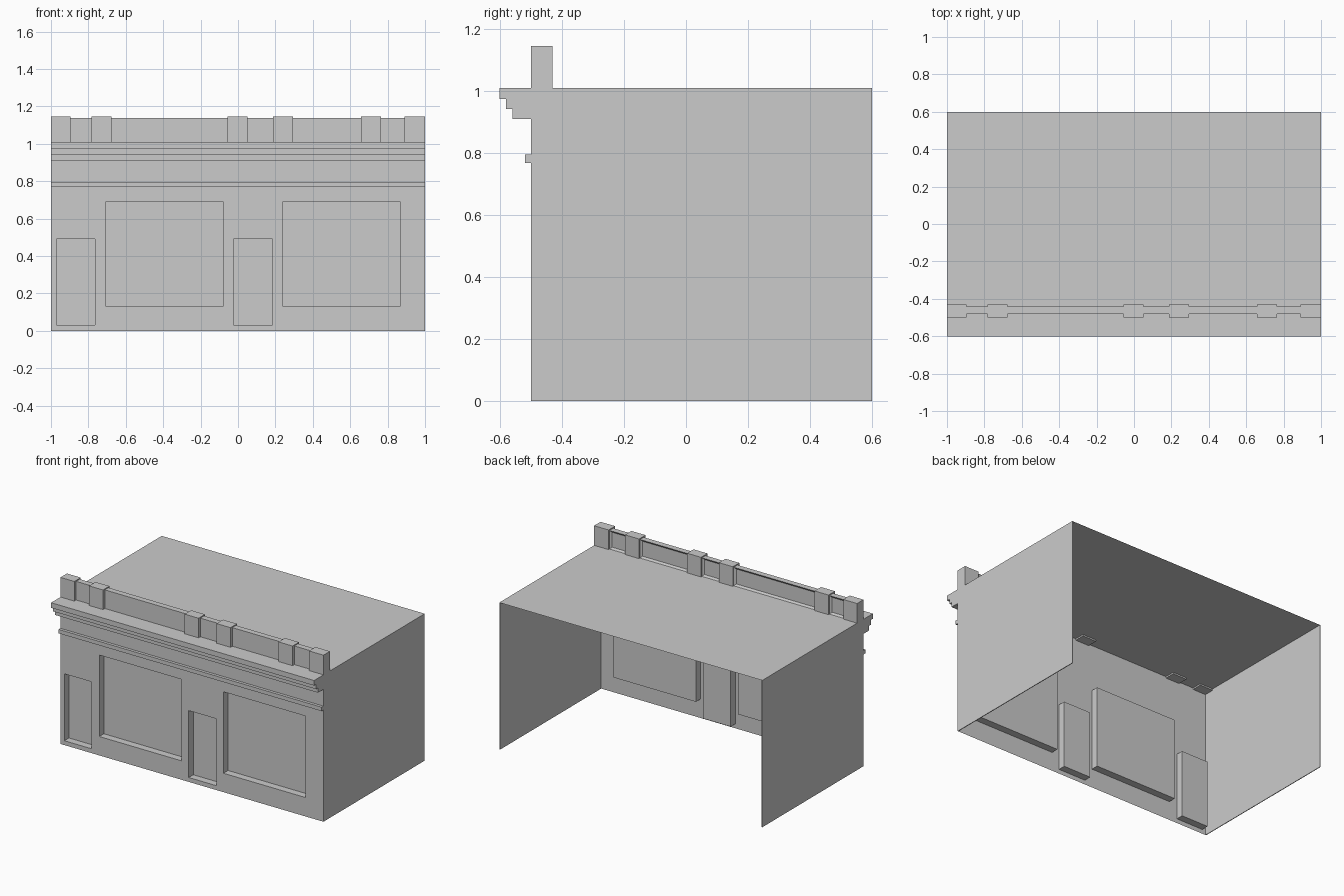
import bpy, bmesh

if "Cube" in bpy.data.objects:
    bpy.data.objects.remove(bpy.data.objects["Cube"])

FRONT, BACK, ROOF = -0.5, 0.6, 1.01
RECESS = 0.05


def finish(name, bm):
    mesh = bpy.data.meshes.new(name)
    bm.to_mesh(mesh)
    bm.free()
    obj = bpy.data.objects.new(name, mesh)
    bpy.context.collection.objects.link(obj)
    return obj


def quad(bm, *pts):
    return bm.faces.new([bm.verts.new(p) for p in pts])


def box_mesh(x0, x1, y0, y1, z0, z1):
    bm = bmesh.new()
    bmesh.ops.create_cube(bm, size=1)
    for v in bm.verts:
        v.co = ((x0 + x1) / 2 + v.co.x * (x1 - x0),
                (y0 + y1) / 2 + v.co.y * (y1 - y0),
                (z0 + z1) / 2 + v.co.z * (z1 - z0))
    return bm


def box(name, *dims):
    return finish(name, box_mesh(*dims))


def extrude_profile(name, profile):
    """Run a closed (y, z) profile along the full width."""
    bm = bmesh.new()
    face = quad(bm, *[(-1, y, z) for y, z in profile])
    res = bmesh.ops.extrude_face_region(bm, geom=[face], use_keep_orig=True)
    for v in res["geom"]:
        if isinstance(v, bmesh.types.BMVert):
            v.co.x = 1
    bmesh.ops.recalc_face_normals(bm, faces=bm.faces)
    return finish(name, bm)


# Openings as x0, x1, z0, z1
openings = {
    "left_door": (-0.97, -0.765, 0.03, 0.49),
    "left_window": (-0.705, -0.08, 0.13, 0.69),
    "middle_door": (-0.025, 0.185, 0.03, 0.49),
    "right_window": (0.24, 0.865, 0.13, 0.69),
}

# Front wall: a grid of cells with the openings left out
bm = bmesh.new()
xs = sorted({-1, 1} | {x for o in openings.values() for x in o[:2]})
zs = sorted({0, ROOF} | {z for o in openings.values() for z in o[2:]})
for x0, x1 in zip(xs, xs[1:]):
    for z0, z1 in zip(zs, zs[1:]):
        cx, cz = (x0 + x1) / 2, (z0 + z1) / 2
        if any(a < cx < b and c < cz < d for a, b, c, d in openings.values()):
            continue
        quad(bm, (x0, FRONT, z0), (x1, FRONT, z0), (x1, FRONT, z1), (x0, FRONT, z1))
bmesh.ops.remove_doubles(bm, verts=bm.verts, dist=0.0001)
finish("front_wall", bm)

# Recessed jambs and panes; the panes face the interior
for name, (x0, x1, z0, z1) in openings.items():
    y = FRONT + RECESS
    corners = [(x0, z0), (x1, z0), (x1, z1), (x0, z1)]
    bm = bmesh.new()
    for (ax, az), (bx, bz) in zip(corners, corners[1:] + corners[:1]):
        quad(bm, (ax, FRONT, az), (bx, FRONT, bz), (bx, y, bz), (ax, y, az))
    finish(name + "_jamb", bm)
    bm = bmesh.new()
    quad(bm, *[(x, y, z) for x, z in reversed(corners)])
    finish(name + "_pane", bm)

# Side walls and roof; the back and the bottom stay open
for side, x0 in (("left", -1), ("right", 0.995)):
    box(side + "_wall", x0, x0 + 0.005, FRONT, BACK, 0, ROOF)
bm = bmesh.new()
quad(bm, (-1, FRONT, ROOF), (1, FRONT, ROOF), (1, BACK, ROOF), (-1, BACK, ROOF))
finish("roof", bm)

# Stepped cornice and the thin band below it
extrude_profile("cornice", [(FRONT, 0.91), (-0.56, 0.91), (-0.56, 0.942), (-0.58, 0.942),
                            (-0.58, 0.975), (-0.602, 0.975), (-0.602, ROOF), (FRONT, ROOF)])
box("sign_band_moulding", -1, 1, -0.52, FRONT, 0.768, 0.795)

# Parapet posts with panels between them
posts = [(-1, -0.895), (-0.783, -0.677), (-0.055, 0.05),
         (0.187, 0.293), (0.658, 0.765), (0.89, 1)]
for i, (x0, x1) in enumerate(posts):
    box(f"parapet_post_{i + 1}", x0, x1, -0.5, -0.43, 1.0, 1.145)
for i, (a, b) in enumerate(zip(posts, posts[1:])):
    bm = box_mesh(a[1], b[0], -0.48, -0.44, ROOF, 1.138)
    bm.normal_update()
    rear = [f for f in bm.faces if f.normal.y > 0.9]
    bmesh.ops.inset_region(bm, faces=rear, thickness=0.018, depth=-0.01)
    finish(f"parapet_panel_{i + 1}", bm)
